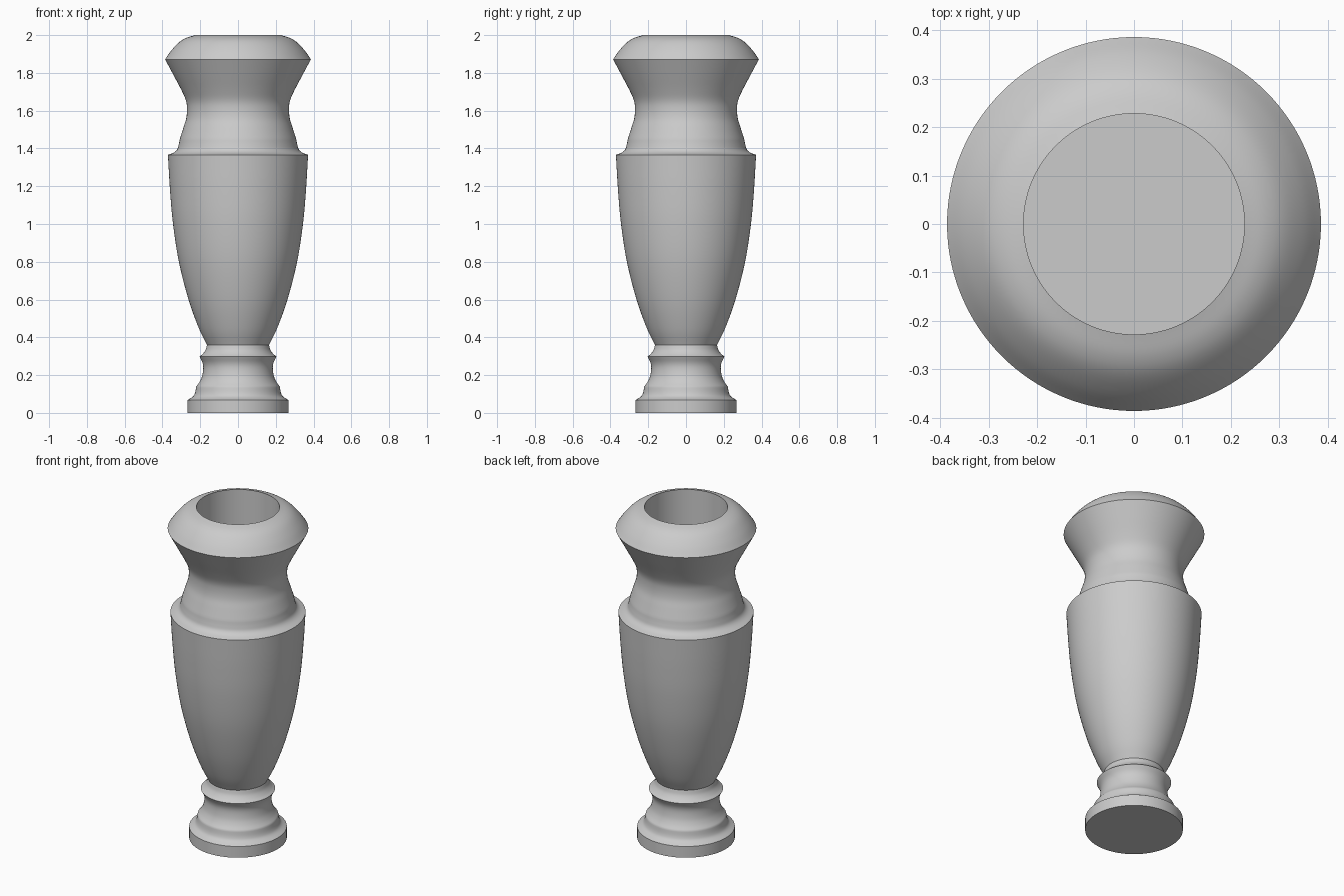
import bpy, bmesh, math
from mathutils import Vector

if "Cube" in bpy.data.objects:
    bpy.data.objects.remove(bpy.data.objects["Cube"])

SEGMENTS = 128

# Profile runs (radius, height); each is smoothed, with a crisp edge between runs
RUNS = [
    [(0.268, 0), (0.268, 0.068)],                                       # plinth
    [(0.268, 0.068), (0.24, 0.085), (0.228, 0.105), (0.221, 0.14)],     # foot step
    [(0.221, 0.14), (0.203, 0.165), (0.19, 0.195), (0.184, 0.235),
     (0.188, 0.265), (0.204, 0.298)],                                   # foot hollow
    [(0.204, 0.298), (0.187, 0.312), (0.172, 0.333), (0.164, 0.36)],    # collar
    [(0.164, 0.36), (0.208, 0.45), (0.262, 0.6), (0.313, 0.8),
     (0.344, 1.0), (0.36, 1.18), (0.371, 1.366)],                       # bowl
    [(0.371, 1.366), (0.34, 1.378), (0.322, 1.395), (0.314, 1.42),
     (0.308, 1.45)],                                                    # shoulder
    [(0.308, 1.45), (0.289, 1.51), (0.274, 1.56), (0.27, 1.61),
     (0.276, 1.655), (0.3, 1.71), (0.345, 1.795), (0.386, 1.872)],      # neck
    [(0.386, 1.872), (0.352, 1.92), (0.312, 1.962), (0.275, 1.985),
     (0.228, 2.0)],                                                     # lip
    [(0.228, 2.0), (0.228, 1.2)],                                       # inner wall
]


def smooth(run, steps=5):
    """Catmull-Rom curve through the points of one run."""
    p = [Vector(q) for q in run]
    if len(p) == 2:
        return p
    p = [2 * p[0] - p[1]] + p + [2 * p[-1] - p[-2]]
    out = []
    for i in range(1, len(p) - 2):
        a, b, c, d = p[i - 1:i + 3]
        for s in range(steps):
            t = s / steps
            out.append(0.5 * (2 * b + (c - a) * t + (2 * a - 5 * b + 4 * c - d) * t * t
                              + (3 * b - a - 3 * c + d) * t ** 3))
    return out + [p[-2]]


# Join the runs into one profile
profile = []
for run in RUNS:
    pts = smooth(run)
    profile += pts if not profile else pts[1:]

# Turn the profile around z, closing the base and the floor of the bore
bm = bmesh.new()
rings = []
for r, z in profile:
    rings.append([bm.verts.new((r * math.cos(2 * math.pi * k / SEGMENTS),
                                r * math.sin(2 * math.pi * k / SEGMENTS), z))
                  for k in range(SEGMENTS)])
for lo, hi in zip(rings, rings[1:]):
    for k in range(SEGMENTS):
        n = (k + 1) % SEGMENTS
        bm.faces.new((lo[k], lo[n], hi[n], hi[k]))
bm.faces.new(rings[0][::-1])
bm.faces.new(rings[-1])

mesh = bpy.data.meshes.new("turned_vase")
bm.to_mesh(mesh)
bm.free()
vase = bpy.data.objects.new("turned_vase", mesh)
bpy.context.collection.objects.link(vase)
bpy.context.view_layer.objects.active = vase
vase.select_set(True)
bpy.ops.object.shade_smooth_by_angle(angle=math.radians(35))
